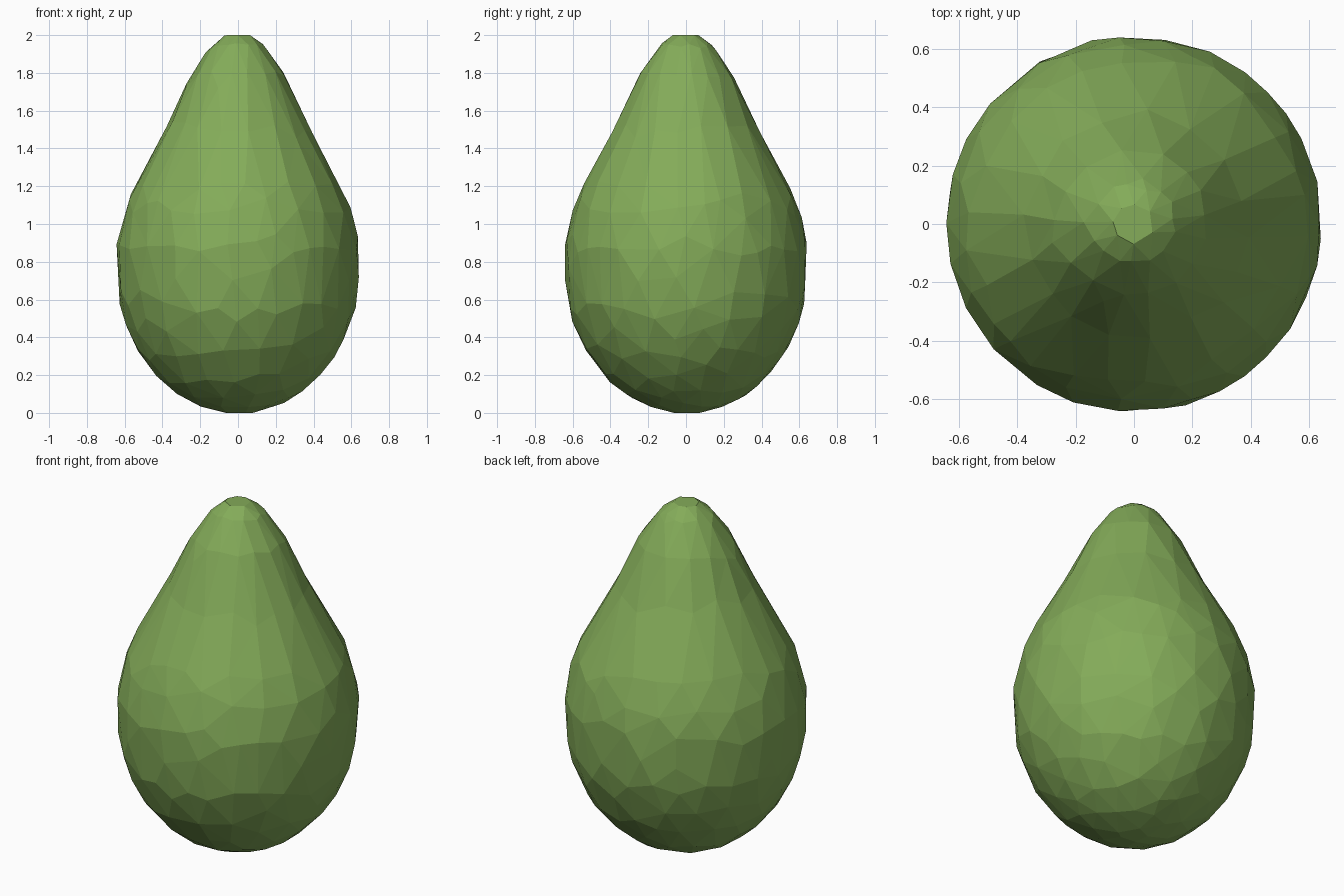
import bpy, bmesh, math, random

if "Cube" in bpy.data.objects:
    bpy.data.objects.remove(bpy.data.objects["Cube"])

random.seed(4)

# Half profile (radius, height) from base to crown
PROFILE = [(0.07, 0.0), (0.21, 0.04), (0.35, 0.12), (0.475, 0.25),
           (0.56, 0.39), (0.622, 0.57), (0.642, 0.80), (0.625, 0.97),
           (0.56, 1.17), (0.385, 1.50), (0.262, 1.76), (0.165, 1.91),
           (0.12, 1.96), (0.065, 2.0)]
SIDES = 40
STEPS = 3


def spline(a, b, c, d, t):
    return 0.5 * (2 * b + (c - a) * t + (2 * a - 5 * b + 4 * c - d) * t * t
                  + (3 * b - a - 3 * c + d) * t ** 3)


# Smooth the profile
curve = []
for i in range(len(PROFILE) - 1):
    p = [PROFILE[min(max(i + k, 0), len(PROFILE) - 1)] for k in (-1, 0, 1, 2)]
    for s in range(STEPS):
        curve.append(tuple(spline(*[q[n] for q in p], s / STEPS) for n in (0, 1)))
curve.append(PROFILE[-1])

# Fruit body: lathe with slight surface irregularity
bm = bmesh.new()
rings = []
for j, (r, z) in enumerate(curve):
    ring = []
    for k in range(SIDES):
        a = 2 * math.pi * k / SIDES
        rr = r + random.uniform(-0.002, 0.002)
        ring.append(bm.verts.new((rr * math.cos(a), rr * math.sin(a), max(z, 0))))
    rings.append(ring)
for lo, hi in zip(rings, rings[1:]):
    for k in range(SIDES):
        n = (k + 1) % SIDES
        bm.faces.new((lo[k], lo[n], hi[n], hi[k]))
bm.faces.new(rings[0][::-1])
bm.faces.new(rings[-1])
mesh = bpy.data.meshes.new("fruit_body")
bm.to_mesh(mesh)
bm.free()
body = bpy.data.objects.new("fruit_body", mesh)
bpy.context.collection.objects.link(body)

# Reduce to irregular flat facets
dec = body.modifiers.new("facets", 'DECIMATE')
dec.ratio = 0.15

# Green skin
skin = bpy.data.materials.new("green_skin")
skin.diffuse_color = (0.23, 0.41, 0.10, 1)
skin.use_nodes = True
skin.node_tree.nodes["Principled BSDF"].inputs["Base Color"].default_value = skin.diffuse_color
mesh.materials.append(skin)
